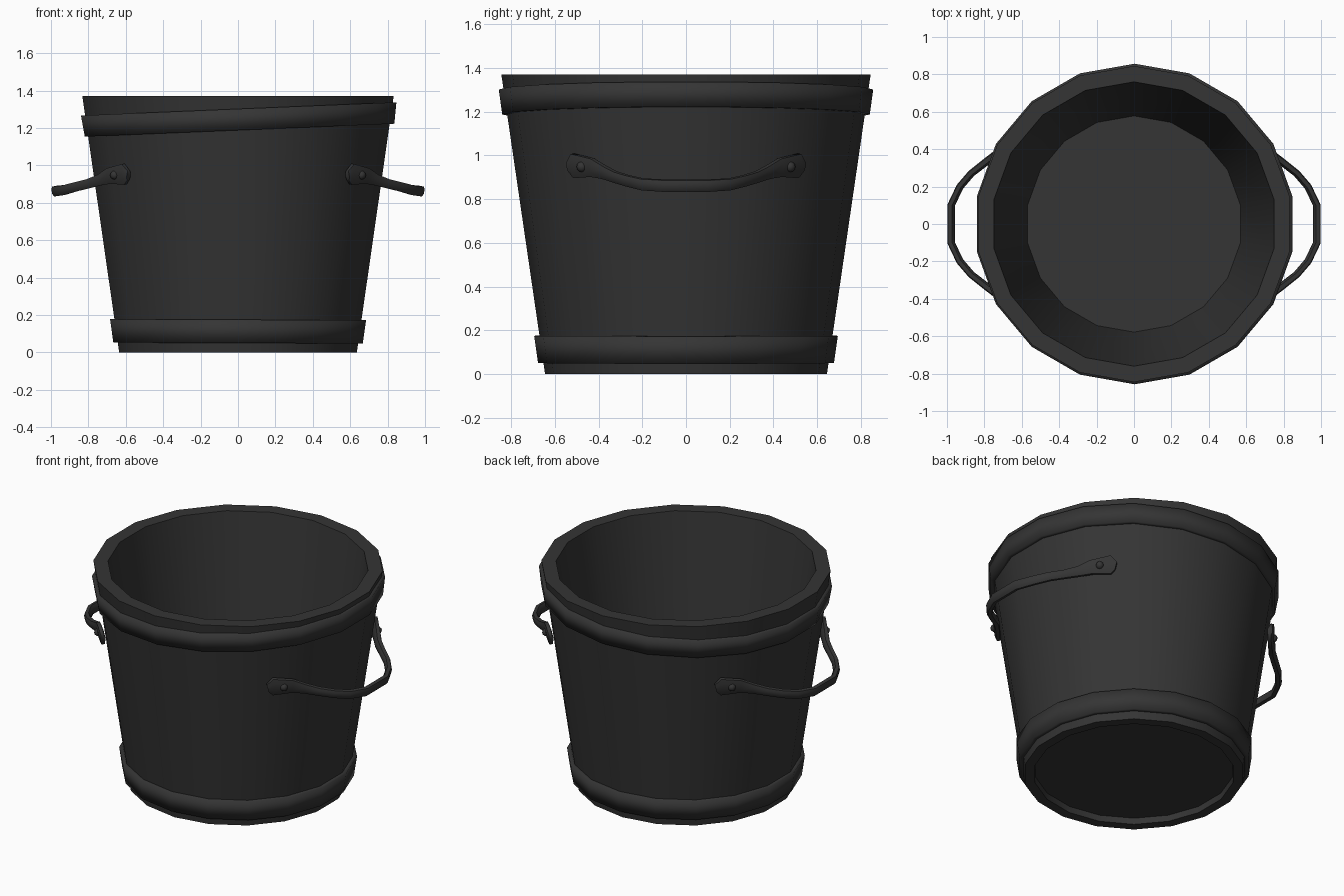
import bpy, bmesh, math
from mathutils import Vector, Matrix

if "Cube" in bpy.data.objects:
    bpy.data.objects.remove(bpy.data.objects["Cube"])

SIDES = 18

iron = bpy.data.materials.new("dark_iron")
iron.diffuse_color = (0.035, 0.035, 0.035, 1)
iron.use_nodes = True
iron.node_tree.nodes["Principled BSDF"].inputs["Base Color"].default_value = iron.diffuse_color


def finish(name, bm, angle=40):
    bmesh.ops.recalc_face_normals(bm, faces=bm.faces)
    mesh = bpy.data.meshes.new(name)
    bm.to_mesh(mesh)
    bm.free()
    mesh.materials.append(iron)
    obj = bpy.data.objects.new(name, mesh)
    bpy.context.collection.objects.link(obj)
    bpy.ops.object.select_all(action='DESELECT')
    obj.select_set(True)
    bpy.context.view_layer.objects.active = obj
    bpy.ops.object.shade_smooth_by_angle(angle=math.radians(angle))
    return obj


def skin(bm, rings, closed):
    """Join rings of points; close the run into a loop or cap both ends."""
    rings = [[bm.verts.new(p) for p in ring] for ring in rings]
    n = len(rings[0])
    for i in range(len(rings) if closed else len(rings) - 1):
        a, b = rings[i], rings[(i + 1) % len(rings)]
        for k in range(n):
            j = (k + 1) % n
            bm.faces.new((a[k], a[j], b[j], b[k]))
    if not closed:
        bm.faces.new(rings[0])
        bm.faces.new(rings[-1])


def lathe(name, profile, closed, angle=40, transform=None):
    bm = bmesh.new()
    rings = []
    for r, z in profile:
        angs = [math.radians(90 + 360 / SIDES * k) for k in range(SIDES)]
        rings.append([(r * math.cos(a), r * math.sin(a), z) for a in angs])
    skin(bm, rings, closed)
    if transform:
        bm.transform(transform)
    return finish(name, bm, angle)


# Hollow tapered bucket with a recessed underside
lathe("bucket_body", [(0.583, 0.04), (0.585, 0), (0.645, 0), (0.845, 1.37),
                      (0.76, 1.37), (0.578, 0.10)], False)

# Lower hoop, nearly level
lathe("lower_hoop", [(0.64, 0.05), (0.677, 0.05), (0.695, 0.175), (0.655, 0.175)],
      True, 180, Matrix.Rotation(math.radians(0.2), 4, 'Y'))

# Upper hoop, slipped so it sits higher on the right
lathe("upper_hoop", [(0.80, -0.057), (0.841, -0.057), (0.857, 0.057), (0.815, 0.057)],
      True, 180, Matrix.Translation((0.006, 0, 1.245)) @ Matrix.Rotation(math.radians(-2.4), 4, 'Y'))

# Handle stations: x, y, z, height, thickness (half, mirrored in y)
HALF = [(0.585, 0.535, 0.945, 0.05, 0.03), (0.608, 0.515, 0.953, 0.112, 0.034),
        (0.685, 0.43, 0.945, 0.085, 0.035), (0.735, 0.375, 0.923, 0.06, 0.038),
        (0.80, 0.325, 0.902, 0.05, 0.038), (0.87, 0.27, 0.885, 0.05, 0.036),
        (0.93, 0.20, 0.868, 0.052, 0.036), (0.978, 0.10, 0.862, 0.054, 0.036)]
STATIONS = HALF + [(x, -y, z, h, t) for x, y, z, h, t in reversed(HALF)]
SECTION = [(0.5, 0.22), (0.3, 0.5), (-0.3, 0.5), (-0.5, 0.22),
           (-0.5, -0.22), (-0.3, -0.5), (0.3, -0.5), (0.5, -0.22)]


def handle(name, turn):
    bm = bmesh.new()
    pts = [Vector(s[:3]) for s in STATIONS]
    rings = []
    for i, (x, y, z, h, t) in enumerate(STATIONS):
        tangent = (pts[min(i + 1, len(pts) - 1)] - pts[max(i - 1, 0)]).normalized()
        side = tangent.cross(Vector((0.22, 0, 1))).normalized()
        up = side.cross(tangent)
        rings.append([pts[i] + side * (u * t) + up * (v * h) for u, v in SECTION])
    skin(bm, rings, False)
    bm.transform(turn)
    finish(name, bm, 60)


def rivets(name, turn):
    bm = bmesh.new()
    for s in (1, -1):
        place = Matrix.Translation((0.66, 0.477 * s, 0.948))
        bmesh.ops.create_uvsphere(bm, u_segments=8, v_segments=6, radius=0.024, matrix=place)
    bm.transform(turn)
    finish(name, bm, 60)


# A handle and its rivets on each side
for label, deg in (("right", 0), ("left", 180)):
    turn = Matrix.Rotation(math.radians(deg), 4, 'Z')
    handle(label + "_handle", turn)
    rivets(label + "_rivets", turn)
